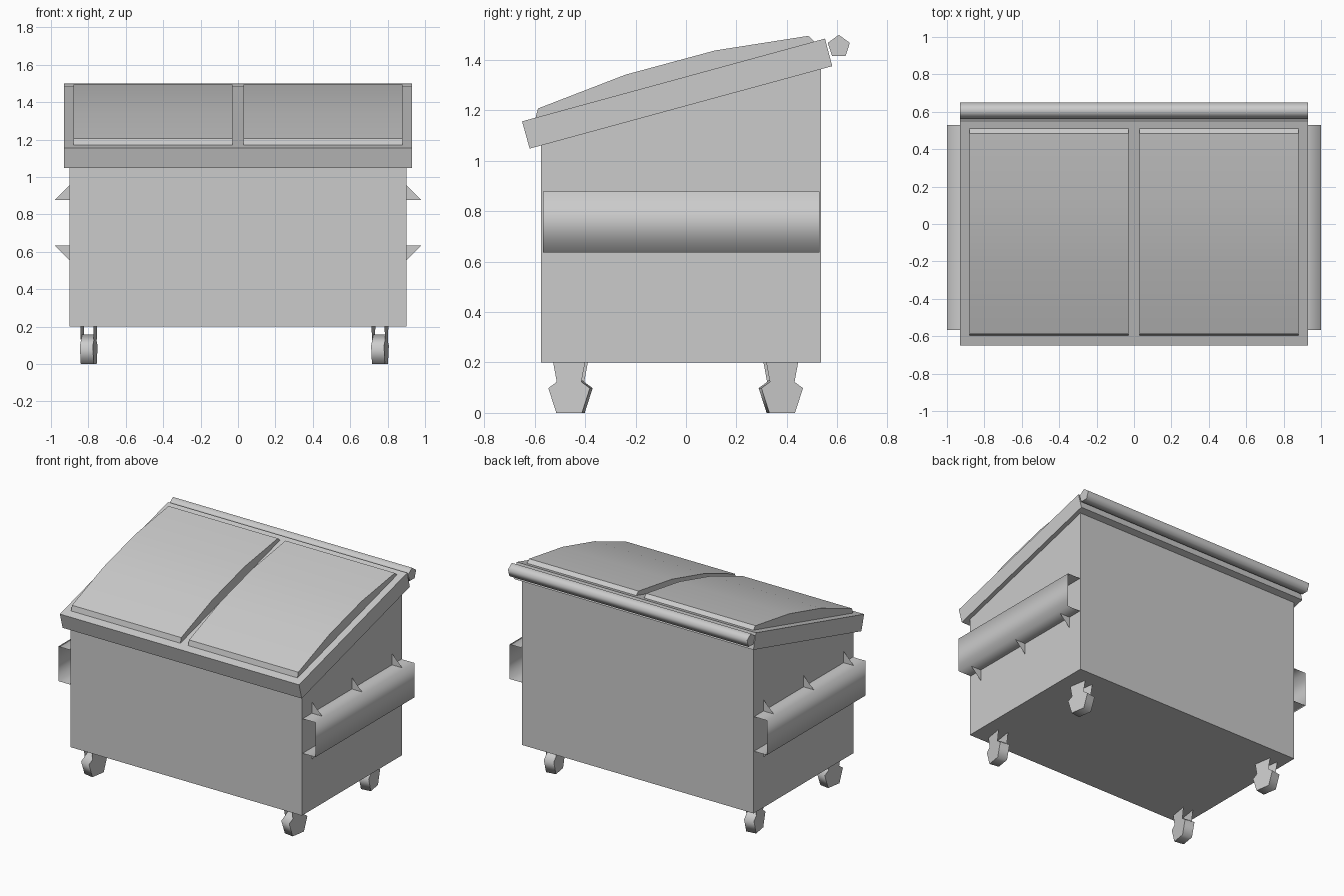
import bpy, bmesh
from math import radians, sin, cos, tau
from mathutils import Matrix

if "Cube" in bpy.data.objects:
    bpy.data.objects.remove(bpy.data.objects["Cube"])


def finish(name, bm, angle=None, matrix=None, closed=True):
    if closed:
        bmesh.ops.recalc_face_normals(bm, faces=bm.faces[:])
    if matrix:
        bm.transform(matrix)
    for f in bm.faces:
        f.smooth = angle is not None
    me = bpy.data.meshes.new(name)
    bm.to_mesh(me)
    bm.free()
    if angle is not None:
        me.set_sharp_from_angle(angle=radians(angle))
    ob = bpy.data.objects.new(name, me)
    bpy.context.collection.objects.link(ob)
    return ob


def add_prism(bm, profile, x0, x1):
    """Extrude a (y, z) profile along x."""
    a = [bm.verts.new((x0, y, z)) for y, z in profile]
    b = [bm.verts.new((x1, y, z)) for y, z in profile]
    bm.faces.new(a)
    bm.faces.new(b[::-1])
    n = len(a)
    for i in range(n):
        j = (i + 1) % n
        bm.faces.new((a[i], b[i], b[j], a[j]))


def prism(name, profile, x0, x1, angle=None, matrix=None):
    bm = bmesh.new()
    add_prism(bm, profile, x0, x1)
    return finish(name, bm, angle, matrix)


def pentagon(cy, cz, r):
    return [(cy + r * sin(tau * i / 5), cz + r * cos(tau * i / 5)) for i in range(5)]


# Container with sloping top
prism("container_body", [(-.575, .2), (.535, .2), (.535, 1.364), (-.575, 1.063)], -.9, .9)

# Slanted lid frame
prism("lid_frame", [(-.62, 1.048), (.58, 1.375), (.551, 1.484), (-.65, 1.156)], -.93, .93)

# Two domed lids
dome = [(-.597, 1.168), (-.587, 1.207), (-.24, 1.341), (.115, 1.437),
        (.485, 1.495), (.51, 1.472)]
for side, x0, x1 in (("left", -.88, -.03), ("right", .03, .88)):
    prism(f"{side}_lid", dome, x0, x1, 30)

# Hinge bar along the back
prism("hinge_bar", pentagon(.606, 1.453, .046), -.93, .93, 80)

for side, s in (("left", -1), ("right", 1)):
    # Open-ended sheet metal fork pocket
    bm = bmesh.new()
    rows = [[bm.verts.new((s * x, y, z)) for x, z in
             ((.9, .635), (1, .635), (1, .878), (.9, .878))] for y in (-.568, .53)]
    for i in range(3):
        f = [rows[0][i], rows[1][i], rows[1][i + 1], rows[0][i + 1]]
        bm.faces.new(f[::s])
    finish(f"{side}_fork_pocket", bm, 100, closed=False)

    # Thin triangular gussets above and below the pocket
    bm = bmesh.new()
    for y in (-.465, -.02, .425):
        for z, dz in ((.878, .08), (.635, -.08)):
            bm.faces.new([bm.verts.new(p) for p in
                          ((s * .9, y, z), (s * .98, y, z), (s * .9, y, z + dz))])
    finish(f"{side}_pocket_gussets", bm, closed=False)

# Swivelled casters: pentagonal wheel between two thin fork plates
for end, y, turn in (("front", -.458, -9), ("back", .376, 9)):
    for side, x in (("left", -.798), ("right", .759)):
        m = Matrix.Translation((x, y, 0)) @ Matrix.Rotation(radians(turn), 4, 'Z')
        prism(f"{end}_{side}_wheel", pentagon(0, .071, .0877), -.035, .035, 80, m)
        bm = bmesh.new()
        for px in (-.0352, .0352):
            pts = [(-.064, .2), (-.049, .12), (.049, .12), (.064, .2)]
            if px > 0:
                pts = pts
            else:
                pts = pts[::-1]
            bm.faces.new([bm.verts.new((px, a, b)) for a, b in pts])
        finish(f"{end}_{side}_caster_fork", bm, matrix=m, closed=False)
